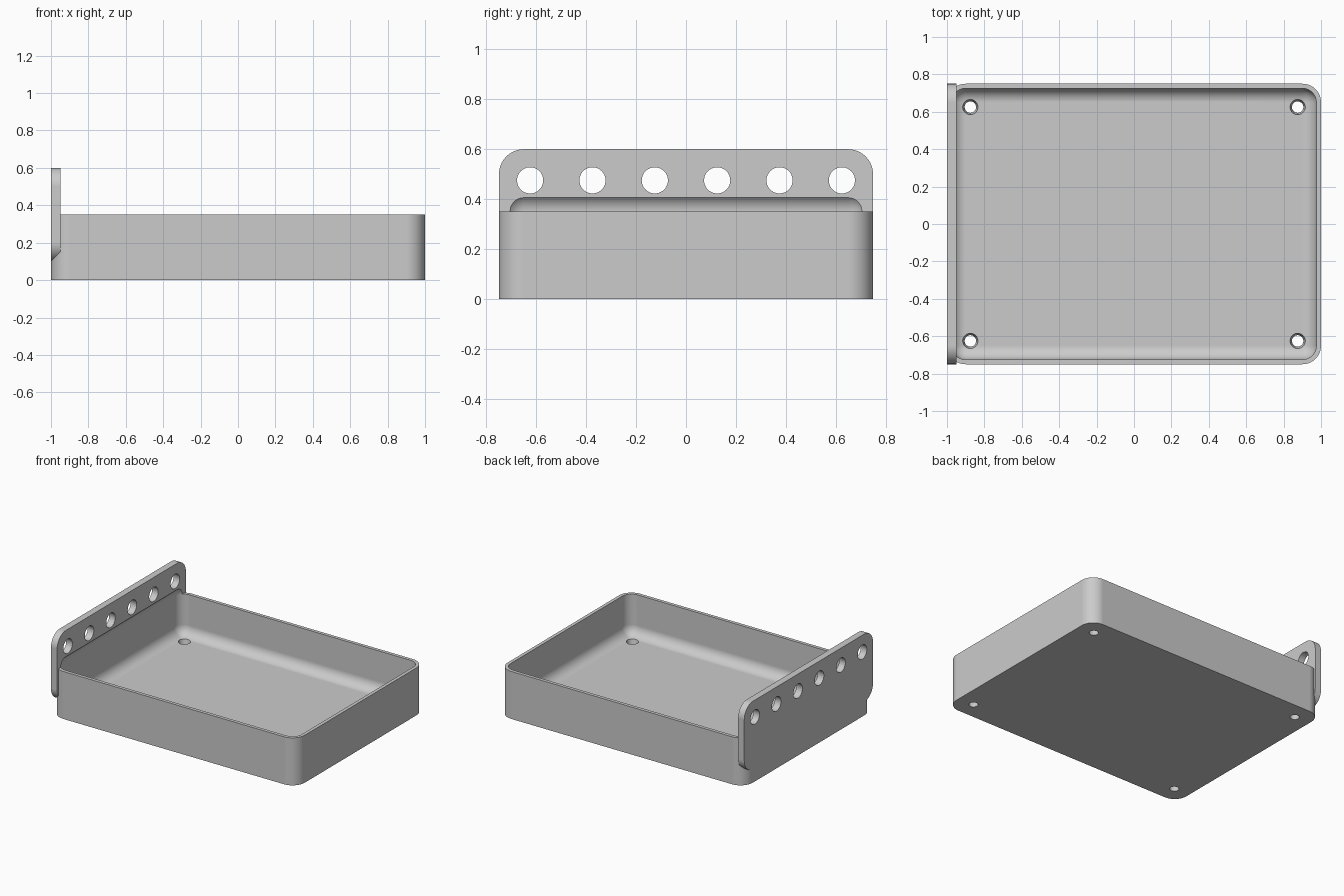
import bpy
import bmesh
from mathutils import Matrix, Vector

if "Cube" in bpy.data.objects:
    bpy.data.objects.remove(bpy.data.objects["Cube"], do_unlink=True)

grey = bpy.data.materials.new("plain grey")
grey.use_nodes = True
grey.diffuse_color = (0.6, 0.6, 0.6, 1)
grey.node_tree.nodes["Principled BSDF"].inputs["Base Color"].default_value = grey.diffuse_color


def make_object(name, bm):
    mesh = bpy.data.meshes.new(name)
    bmesh.ops.recalc_face_normals(bm, faces=bm.faces)
    bm.to_mesh(mesh)
    bm.free()
    mesh.materials.append(grey)
    obj = bpy.data.objects.new(name, mesh)
    bpy.context.collection.objects.link(obj)
    return obj


def rounded_box(name, low, high, radius, axes):
    """Box whose edges running along the given axes are rounded."""
    low, high = Vector(low), Vector(high)
    bm = bmesh.new()
    size = Matrix.Diagonal((*(high - low), 1))
    bmesh.ops.create_cube(bm, size=1, matrix=Matrix.Translation((low + high) / 2) @ size)
    edges = [e for e in bm.edges
             if any(abs((e.verts[0].co - e.verts[1].co)["xyz".index(a)]) > 0.01 for a in axes)]
    bmesh.ops.bevel(bm, geom=edges, offset=radius, segments=10, profile=0.5, affect="EDGES")
    return make_object(name, bm)


def round_cutters(name, spots, r1, r2, depth, axis):
    """Row of round cutters lying along one axis."""
    bm = bmesh.new()
    turn = Matrix.Rotation(1.5707963, 4, "Y") if axis == "x" else Matrix()
    for spot in spots:
        bmesh.ops.create_cone(bm, cap_ends=True, segments=40, radius1=r1, radius2=r2,
                              depth=depth, matrix=Matrix.Translation(spot) @ turn)
    return make_object(name, bm)


def combine(target, other, operation):
    mod = target.modifiers.new(operation.lower(), "BOOLEAN")
    mod.operation, mod.solver, mod.object = operation, "EXACT", other
    bpy.context.view_layer.objects.active = target
    bpy.ops.object.modifier_apply(modifier=mod.name)
    bpy.data.objects.remove(other, do_unlink=True)


# Tray body and upright plate at one end
tray = rounded_box("tray", (-1, -0.75, 0), (1, 0.75, 0.35), 0.1, "z")
plate = rounded_box("end_plate", (-1, -0.75, 0.1), (-0.95, 0.75, 0.6), 0.1, "x")
combine(tray, plate, "UNION")

# Hollow with rounded edges, reaching slightly into the plate
hollow = rounded_box("hollow", (-0.975, -0.725, 0.05), (0.975, 0.725, 0.425), 0.075, "xyz")
combine(tray, hollow, "DIFFERENCE")

# Row of holes through the plate
row = [(-0.975, -0.625 + 0.25 * i, 0.475) for i in range(6)]
combine(tray, round_cutters("plate_holes", row, 0.0525, 0.0525, 0.2, "x"), "DIFFERENCE")

# Tapered screw holes in the floor corners
corners = [(x, y, 0.025) for x in (-0.875, 0.875) for y in (-0.625, 0.625)]
combine(tray, round_cutters("screw_holes", corners, 0.0285, 0.0425, 0.07, "z"), "DIFFERENCE")

# Smooth the curved surfaces while the flat ones stay flat
bpy.ops.object.select_all(action="DESELECT")
tray.select_set(True)
bpy.context.view_layer.objects.active = tray
bpy.ops.object.shade_smooth_by_angle(angle=0.5)
normals = tray.modifiers.new("flat normals", "WEIGHTED_NORMAL")
normals.keep_sharp = True
